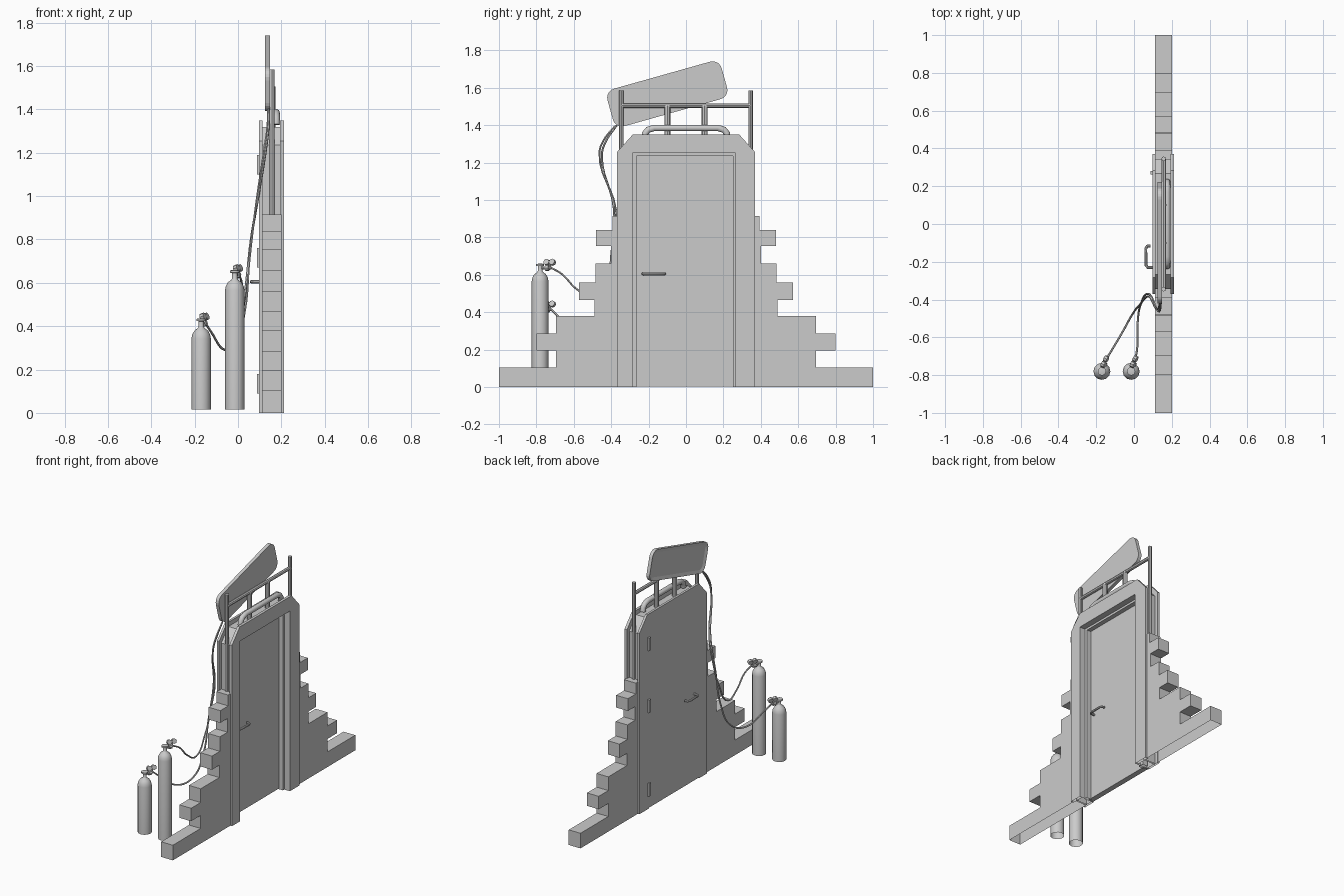
import bpy, bmesh, math
from mathutils import Vector

if "Cube" in bpy.data.objects:
    bpy.data.objects.remove(bpy.data.objects["Cube"])


def finish(name, bm, smooth=False):
    bmesh.ops.recalc_face_normals(bm, faces=bm.faces)
    me = bpy.data.meshes.new(name)
    bm.to_mesh(me)
    bm.free()
    ob = bpy.data.objects.new(name, me)
    bpy.context.collection.objects.link(ob)
    if smooth:
        bpy.ops.object.select_all(action='DESELECT')
        ob.select_set(True)
        bpy.context.view_layer.objects.active = ob
        bpy.ops.object.shade_smooth_by_angle(angle=math.radians(40))
    return ob


def prism(name, pts, x0, x1, inset=0, depth=0):
    """Extrude a (y, z) outline along x; faces on the ground are left open."""
    bm = bmesh.new()
    a = bm.faces.new([bm.verts.new((x0, y, z)) for y, z in pts])
    b = bm.faces.new([bm.verts.new((x1, y, z)) for y, z in pts])
    va, vb = list(a.verts), list(b.verts)
    n = len(pts)
    for i in range(n):
        j = (i + 1) % n
        if va[i].co.z + va[j].co.z > 1e-4:
            bm.faces.new((va[i], va[j], vb[j], vb[i]))
    bmesh.ops.recalc_face_normals(bm, faces=bm.faces)
    if inset:
        bmesh.ops.inset_individual(bm, faces=[a], thickness=inset, depth=depth)
    return finish(name, bm)


def box_pts(y0, y1, z0, z1):
    return [(y0, z0), (y1, z0), (y1, z1), (y0, z1)]


def tube(name, pts, r, kind='POLY', sides=2):
    """Round tube along a path, converted to mesh."""
    cu = bpy.data.curves.new(name, 'CURVE')
    cu.dimensions = '3D'
    cu.bevel_depth, cu.bevel_resolution, cu.use_fill_caps = r, sides, True
    cu.resolution_u = 6
    if kind == 'BEZIER':
        s = cu.splines.new('BEZIER')
        s.bezier_points.add(len(pts) - 1)
        for bp, p in zip(s.bezier_points, pts):
            bp.co = p
            bp.handle_left_type = bp.handle_right_type = 'AUTO'
    else:
        s = cu.splines.new('POLY')
        s.points.add(len(pts) - 1)
        for sp, p in zip(s.points, pts):
            sp.co = (*p, 1)
    ob = bpy.data.objects.new(name, cu)
    bpy.context.collection.objects.link(ob)
    bpy.ops.object.select_all(action='DESELECT')
    ob.select_set(True)
    bpy.context.view_layer.objects.active = ob
    bpy.ops.object.convert(target='MESH')
    ob = bpy.context.object
    bpy.ops.object.shade_smooth_by_angle(angle=math.radians(40))
    return ob


def lathe(name, prof, x, y, n=12):
    """Turn an (r, z) profile around a vertical axis; open at the bottom."""
    bm = bmesh.new()
    rings = [[bm.verts.new((x + r * math.cos(2 * math.pi * i / n),
                            y + r * math.sin(2 * math.pi * i / n), z))
              for i in range(n)] for r, z in prof]
    for p, q in zip(rings, rings[1:]):
        for i in range(n):
            j = (i + 1) % n
            bm.faces.new((p[i], p[j], q[j], q[i]))
    bm.faces.new(rings[-1])
    return finish(name, bm, True)


# Broken brick wall: stepped outline on both sides of the door
steps = [(0.105, 1.0), (0.195, 0.695), (0.285, 0.80), (0.38, 0.695),
         (0.465, 0.49), (0.56, 0.572), (0.66, 0.485), (0.755, 0.40),
         (0.84, 0.48), (0.915, 0.393)]
for side, s in (("left", -1), ("right", 1)):
    pts, z0 = [(s * 0.335, 0)], 0
    for z1, y in steps:
        pts += [(s * y, z0), (s * y, z1)]
        z0 = z1
    pts.append((s * 0.335, z0))
    prism("wall_" + side, pts, 0.11, 0.20)


# Door frame: two plates, a narrower core and an inner stop
def arch(w, h, c, y0, y1, hi):
    return [(-w, 0), (-w, h - c), (-w + c * 0.9, h), (w - c * 0.9, h),
            (w, h - c), (w, 0), (y1, 0), (y1, hi), (y0, hi), (y0, 0)]


prism("frame_plate_back", arch(0.37, 1.35, 0.095, -0.285, 0.265, 1.25), 0.098, 0.114)
prism("frame_plate_front", arch(0.37, 1.35, 0.095, -0.285, 0.265, 1.25), 0.194, 0.213)
prism("frame_core", arch(0.345, 1.32, 0.085, -0.285, 0.265, 1.25), 0.114, 0.194)
prism("frame_stop", arch(0.29, 1.255, 0.003, -0.265, 0.25, 1.235), 0.13, 0.17)

# Door leaf with hinges and a lever handle on each side
prism("door_leaf", box_pts(-0.284, 0.264, 0.004, 1.249), 0.1, 0.138)
for z in (0.09, 0.67, 1.10):
    prism("hinge", box_pts(0.262, 0.28, z, z + 0.09), 0.087, 0.1)
for name, base, d in (("handle_back", 0.1, -1), ("handle_front", 0.138, 1)):
    tube(name, [(base, -0.23, 0.605), (base + d * 0.027, -0.23, 0.605),
                (base + d * 0.036, -0.218, 0.605), (base + d * 0.038, -0.13, 0.605),
                (base + d * 0.03, -0.117, 0.605), (base + d * 0.012, -0.115, 0.605)], 0.008)

# Pipe rack above the frame
for y in (-0.345, 0.345):
    tube("rack_post", [(0.157, y, 0.9), (0.157, y, 1.585)], 0.012)
tube("rack_rail", [(0.157, -0.345, 1.505), (0.157, 0.345, 1.505)], 0.012)
for y in (-0.10, 0.10):
    tube("rack_strut", [(0.157, y, 1.32), (0.157, y, 1.505)], 0.016)
tube("top_pipe", [(0.175, -0.222, 1.33), (0.175, -0.218, 1.357), (0.175, -0.203, 1.375),
                  (0.175, -0.17, 1.385), (0.175, 0.17, 1.385), (0.175, 0.203, 1.375),
                  (0.175, 0.218, 1.357), (0.175, 0.222, 1.33)], 0.018, sides=3)

# Tilted sign panel with a recessed back
sign, r, tilt = [], 0.05, math.radians(15.7)
for k, (sy, sz) in enumerate(((1, 1), (-1, 1), (-1, -1), (1, -1))):
    for i in range(6):
        a = math.pi / 2 * (k + i / 5)
        u = sy * (0.317 - r) + r * math.cos(a)
        v = sz * (0.104 - r) + r * math.sin(a)
        sign.append((-0.10 + u * math.cos(tilt) - v * math.sin(tilt),
                     1.567 + u * math.sin(tilt) + v * math.cos(tilt)))
prism("sign_panel", sign, 0.124, 0.148, 0.022, -0.008)


# Gas bottles with valve, regulator and gauges
def bottle(label, x, top):
    y, t = -0.78, top
    lathe("bottle_" + label, [(0.045, 0.015), (0.045, t - 0.05), (0.041, t - 0.03),
                              (0.031, t - 0.012), (0.015, t), (0.012, t + 0.005),
                              (0.012, t + 0.032)], x, y)
    lathe("valve_wheel_" + label, [(0.006, t + 0.03), (0.022, t + 0.032),
                                   (0.022, t + 0.042), (0.012, t + 0.044)], x, y)
    z = t + 0.022
    tube("regulator_arm_" + label, [(x, y, z), (x + 0.02, y + 0.06, z)], 0.008)
    tube("regulator_body_" + label, [(x + 0.008, y + 0.03, z), (x + 0.016, y + 0.048, z)], 0.016)
    for dx, dy in ((0.008, 0.036), (0.022, 0.066)):
        c = Vector((x + dx, y + dy, z + 0.03))
        d = Vector((0.008, -0.004, 0.003))
        tube("gauge_" + label, [c - d, c + d], 0.017)
        tube("gauge_stem_" + label, [c, (x + 0.014, y + 0.046, z)], 0.005)
    return (x + 0.02, y + 0.06, z)


end_tall = bottle("tall", -0.015, 0.615)
end_short = bottle("short", -0.17, 0.392)

# Hoses from the regulators up to the sign
tube("hose_tall", [end_tall, (0.016, -0.665, 0.605), (0.018, -0.58, 0.52), (0.022, -0.49, 0.48),
                   (0.038, -0.42, 0.60), (0.06, -0.375, 0.80), (0.085, -0.375, 0.95),
                   (0.133, -0.463, 1.25), (0.14, -0.44, 1.32), (0.143, -0.38, 1.395)],
     0.0055, 'BEZIER', 1)
tube("hose_short", [end_short, (-0.125, -0.68, 0.375), (-0.06, -0.57, 0.29), (-0.01, -0.48, 0.32),
                    (0.033, -0.425, 0.48), (0.052, -0.40, 0.70), (0.082, -0.385, 0.95),
                    (0.125, -0.45, 1.24), (0.135, -0.43, 1.31), (0.14, -0.37, 1.40)],
     0.0055, 'BEZIER', 1)
